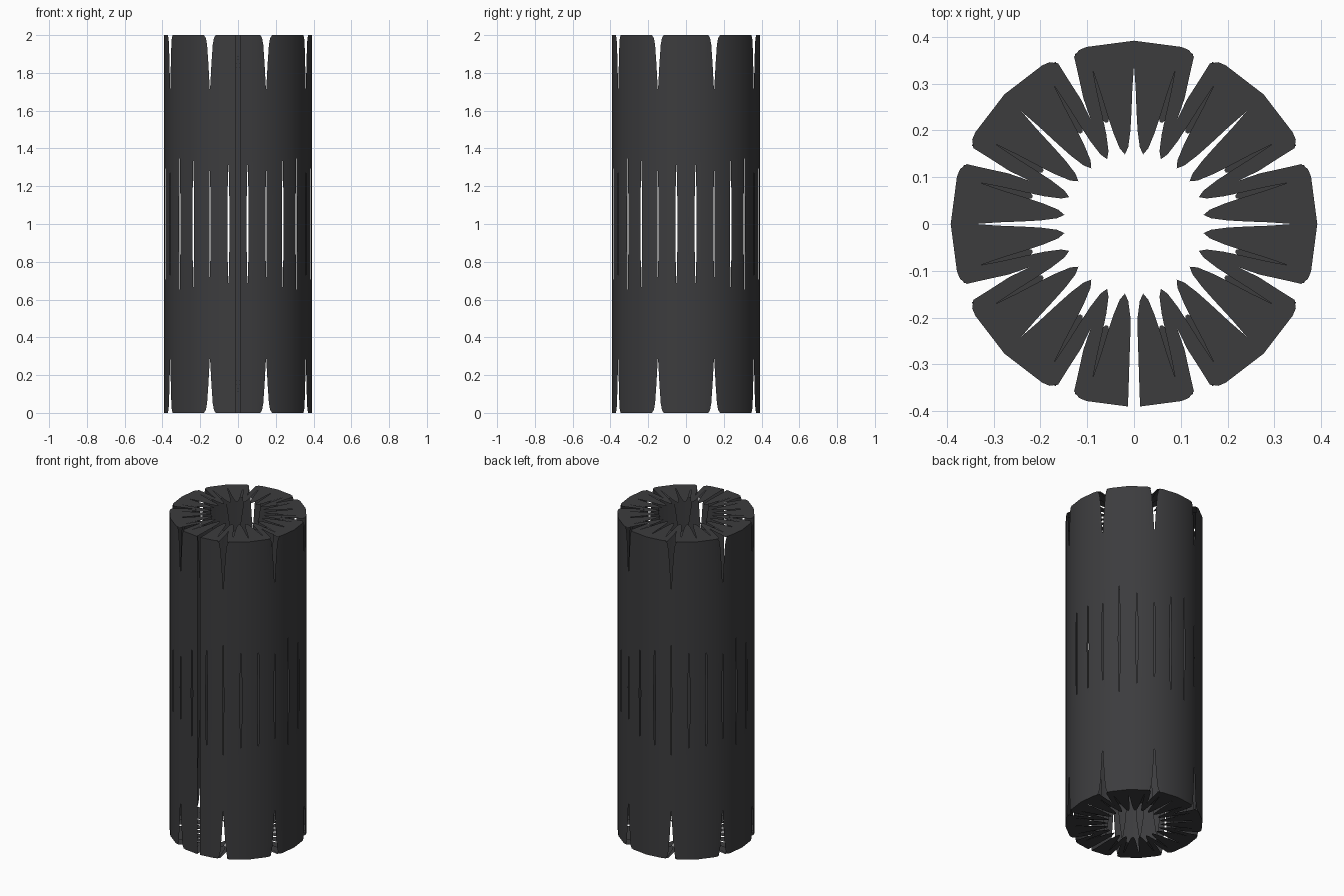
import bpy, bmesh, math

if "Cube" in bpy.data.objects:
    bpy.data.objects.remove(bpy.data.objects["Cube"])

R, H = 0.392, 2.0
STEP = 15.0
FRONT = 270.0
mat = bpy.data.materials.new("charcoal")
mat.diffuse_color = (0.045, 0.045, 0.048, 1)
mat.use_nodes = True
mat.node_tree.nodes["Principled BSDF"].inputs["Base Color"].default_value = mat.diffuse_color


def polar(r, deg, z):
    a = math.radians(deg)
    return (r * math.cos(a), r * math.sin(a), z)


def chord_radius(deg, r=R):
    # radius of the 24-sided outline at a given angle
    d = (deg + STEP / 2) % STEP - STEP / 2
    return r * math.cos(math.radians(7.5)) / math.cos(math.radians(7.5 - abs(d)))


def add_grid(bm, rows):
    vs = [[bm.verts.new(p) for p in row] for row in rows]
    for a, b in zip(vs, vs[1:]):
        for i in range(len(a) - 1):
            bm.faces.new((a[i], a[i + 1], b[i + 1], b[i]))


def finish(bm, name):
    bmesh.ops.remove_doubles(bm, verts=bm.verts, dist=1e-5)
    bmesh.ops.dissolve_degenerate(bm, edges=bm.edges, dist=1e-5)
    me = bpy.data.meshes.new(name)
    bm.to_mesh(me)
    bm.free()
    me.materials.append(mat)
    ob = bpy.data.objects.new(name, me)
    bpy.context.collection.objects.link(ob)
    bpy.context.view_layer.objects.active = ob
    ob.select_set(True)
    bpy.ops.object.shade_smooth_by_angle(angle=math.radians(30))
    ob.select_set(False)


def lerp_table(t, x):
    for (x0, y0), (x1, y1) in zip(t, t[1:]):
        if x <= x1:
            return y0 + (y1 - y0) * (x - x0) / (x1 - x0)
    return t[-1][1]


# edge pull-in (degrees) by height above/below the middle
SLIT = [(0, 0.9), (0.18, 0.6), (0.35, 0.0), (1.0, 0.0)]
NOTCH = [(0, 0.5), (0.2, 0.3), (0.35, 0.0), (0.7, 0.0), (0.85, 1.3),
         (0.95, 2.4), (0.985, 3.4), (1.0, 5.0)]
LEVELS = [0, 0.18, 0.35, 0.7, 0.85, 0.95, 0.985, 1.0]
heights = [1 - d for d in reversed(LEVELS)] + [1 + d for d in LEVELS[1:]]


def is_notch(deg):
    return abs((deg - 22.5) % 45) < 0.1


# outer wall strips, the front one split by a narrow gap
bm = bmesh.new()
for k in range(24):
    c = k * STEP
    lo, hi = c - 7.5, c + 7.5
    rows_l, rows_r = [], []
    gap = 1.5 if c == FRONT else 0
    for z in heights:
        d = abs(z - 1)
        a = lo + lerp_table(NOTCH if is_notch(lo) else SLIT, d)
        b = hi - lerp_table(NOTCH if is_notch(hi) else SLIT, d)
        rows_l.append([polar(chord_radius(t), t, z) for t in (a, c - gap)])
        rows_r.append([polar(chord_radius(t), t, z) for t in (c + gap, b)])
    add_grid(bm, rows_l)
    add_grid(bm, rows_r)
finish(bm, "wall_strips")

# inner layer of long leaves just inside the wall
bm = bmesh.new()
LEAF = [(0, 5.5), (0.5, 5.0), (0.75, 3.0), (0.9, 0.0)]
for k in range(24):
    c = k * STEP
    if c == FRONT:
        continue
    rows = []
    for d in (-0.9, -0.75, -0.5, 0, 0.5, 0.75, 0.9):
        w = lerp_table(LEAF, abs(d))
        rows.append([polar(chord_radius(t, 0.384), t, 1 + d) for t in (c - w, c, c + w)])
    add_grid(bm, rows)
finish(bm, "inner_leaves")

# inward-folded petals forming the top and bottom rings
PETAL = [(0.15, 0.0), (0.165, 3.2), (0.2, 5.3), (0.24, 6.2), (0.29, 6.8),
         (0.34, 7.5), (0.38, 7.5), (0.392, 7.5)]
WEDGE = [(0.15, 0.0), (0.27, 0.0), (0.34, 2.0), (0.38, 2.8), (0.392, 5.0)]
SHORT = [(0.225, 0.8), (0.24, 2.6), (0.28, 3.8), (0.385, 4.2)]


def ring(name, z, inward):
    bm = bmesh.new()
    for k in range(24):
        c = 7.5 + k * STEP
        left, right = [], []
        for r, w in PETAL:
            g = min(lerp_table(WEDGE, r), w) if is_notch(c) else 0
            # keep the front opening clear
            wl = min(w, 5.6) if abs(c - 7.5 - FRONT) < 0.1 else w
            wr = min(w, 5.6) if abs(c + 7.5 - FRONT) < 0.1 else w

            def pt(t):
                return polar(min(r, chord_radius(t)), t, z)
            left.append([pt(c - wl), pt(c - g)])
            right.append([pt(c + g), pt(c + wr)])
        add_grid(bm, left)
        add_grid(bm, right)
        # shorter petals tucked beneath, filling two slots of every three
        s = k * STEP
        if k % 3:
            add_grid(bm, [[polar(r, s + t, z + inward * 0.006) for t in (-w, 0, w)]
                          for r, w in SHORT])
    bmesh.ops.recalc_face_normals(bm, faces=bm.faces)
    for f in bm.faces:
        f.normal_update()
        if f.normal.z * inward > 0:
            f.normal_flip()
    finish(bm, name)


ring("top_petals", H, -1)
ring("bottom_petals", 0.0, 1)
